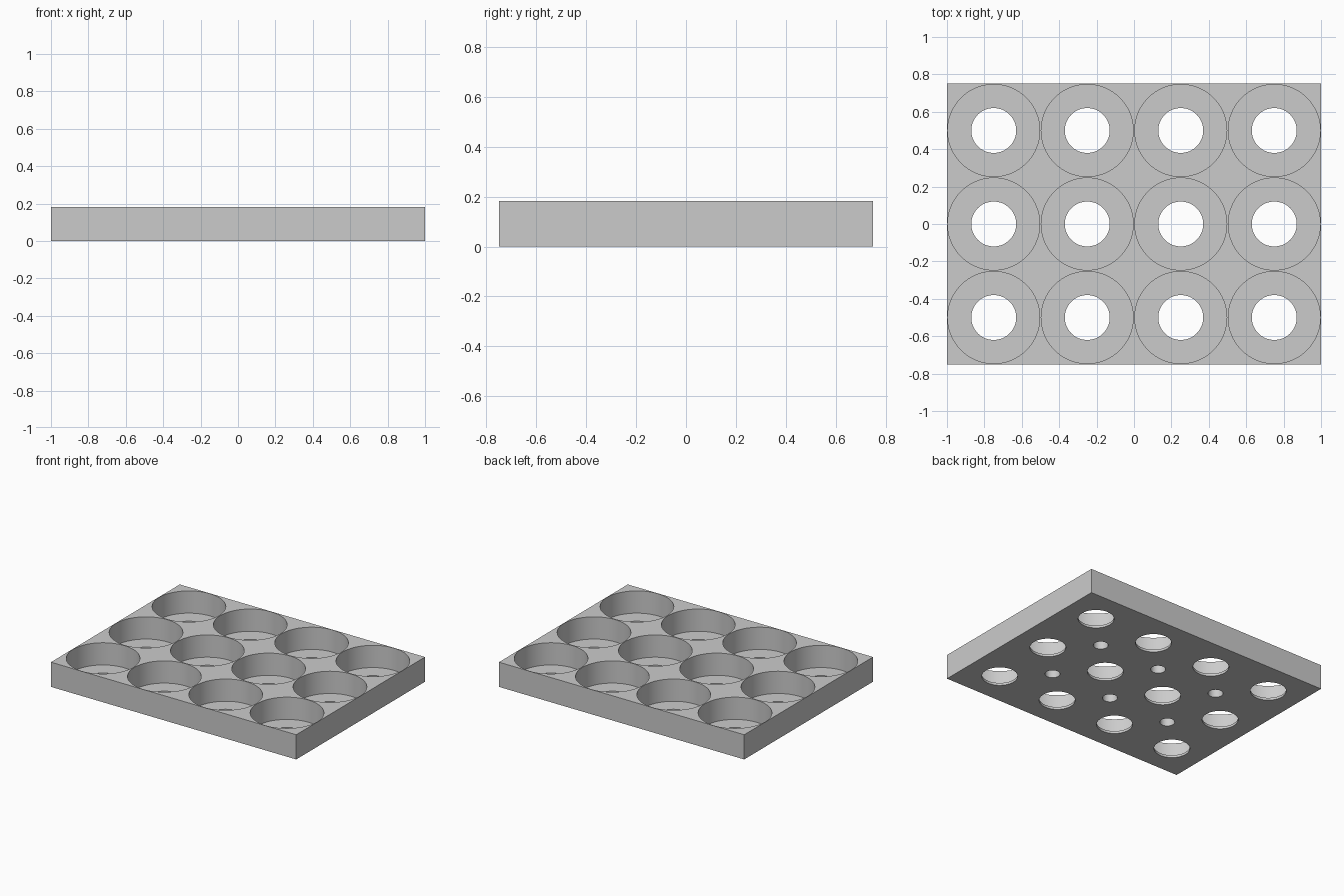
import bpy

cube = bpy.data.objects.get("Cube")
if cube:
    bpy.data.objects.remove(cube, do_unlink=True)

WIDTH, DEPTH, HEIGHT = 2.0, 1.5, 0.182
FLOOR = 0.018
CELL = 0.5
COLS, ROWS = 4, 3

grey = bpy.data.materials.new("light grey")
grey.use_nodes = True
colour = (0.6, 0.6, 0.6, 1)
grey.diffuse_color = colour
grey.node_tree.nodes["Principled BSDF"].inputs["Base Color"].default_value = colour

# Solid block
bpy.ops.mesh.primitive_cube_add(size=1, location=(0, 0, HEIGHT / 2))
tray = bpy.context.object
tray.name = "tray"
tray.scale = (WIDTH, DEPTH, HEIGHT)
bpy.ops.object.transform_apply(location=True, rotation=False, scale=True)
tray.data.materials.append(grey)


def grid(cols, rows):
    """Cell-spaced points centred on the tray."""
    return [((i - (cols - 1) / 2) * CELL, (j - (rows - 1) / 2) * CELL)
            for i in range(cols) for j in range(rows)]


def drill(name, points, radius, bottom, top, sides):
    """Cut a set of round holes between two heights."""
    parts = []
    for x, y in points:
        bpy.ops.mesh.primitive_cylinder_add(
            vertices=sides, radius=radius, depth=top - bottom,
            location=(x, y, (top + bottom) / 2))
        parts.append(bpy.context.object)
    for part in parts:
        part.select_set(True)
    bpy.ops.object.join()
    cutter = bpy.context.object
    cutter.name = name
    cutter.data.materials.append(grey)
    bpy.ops.object.select_all(action="DESELECT")
    bpy.context.view_layer.objects.active = tray
    mod = tray.modifiers.new(name, "BOOLEAN")
    mod.operation = "DIFFERENCE"
    mod.solver = "EXACT"
    mod.object = cutter
    bpy.ops.object.modifier_apply(modifier=mod.name)
    bpy.data.objects.remove(cutter, do_unlink=True)


# Round pockets, finger holes through their floors, blind holes underneath
drill("pocket_cutter", grid(COLS, ROWS), 0.246, FLOOR, HEIGHT + 0.1, 96)
drill("finger_hole_cutter", grid(COLS, ROWS), 0.12, -0.1, FLOOR + 0.05, 64)
drill("blind_hole_cutter", grid(COLS - 1, ROWS - 1), 0.05, -0.1, 0.1, 32)

tray.select_set(True)
bpy.context.view_layer.objects.active = tray
bpy.ops.object.shade_smooth_by_angle()
